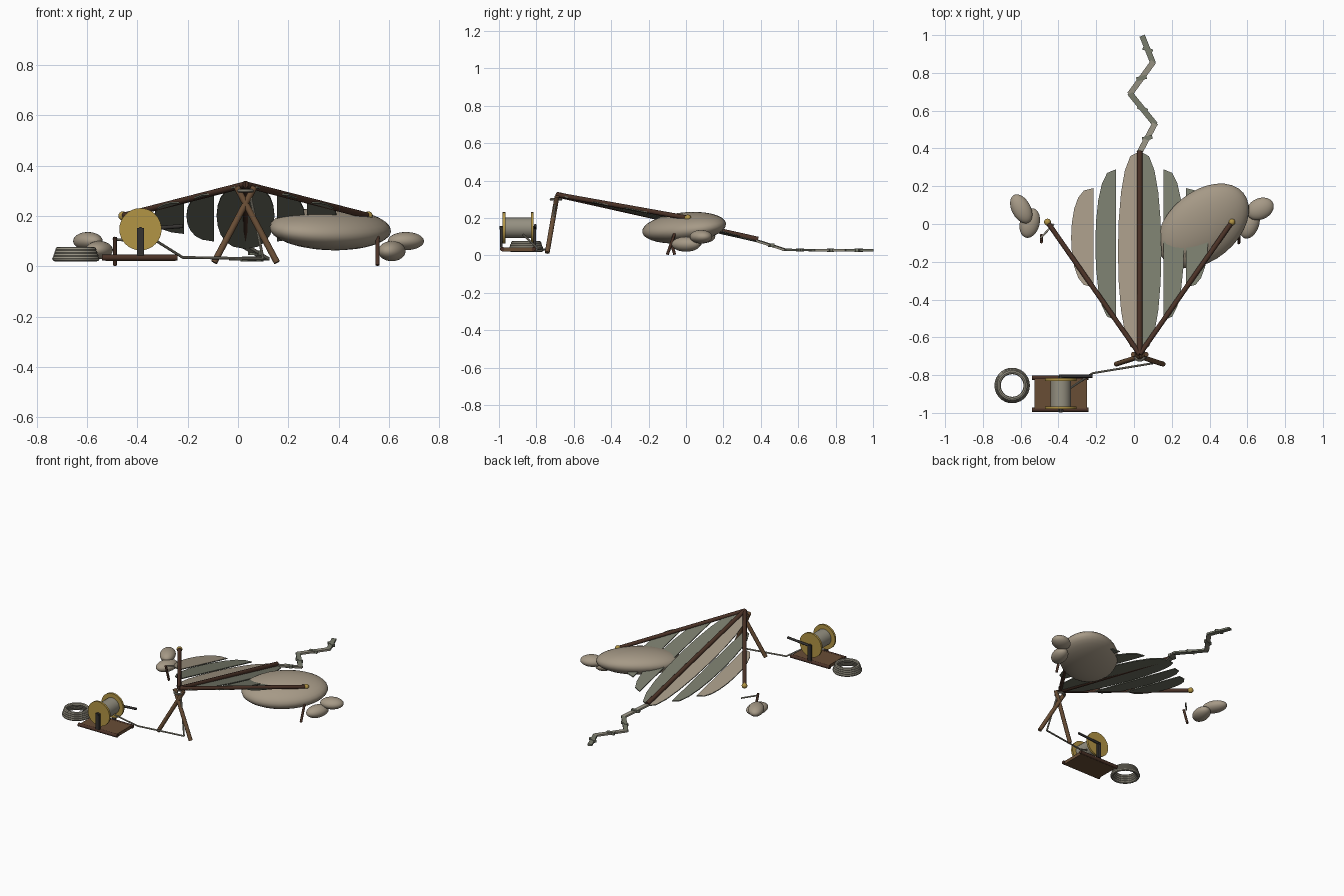
import bpy, bmesh, math
from mathutils import Vector, Matrix

cube = bpy.data.objects.get("Cube")
if cube:
    bpy.data.objects.remove(cube, do_unlink=True)


def material(name, rgb):
    m = bpy.data.materials.new(name)
    m.use_nodes = True
    m.diffuse_color = (*rgb, 1)
    m.node_tree.nodes["Principled BSDF"].inputs["Base Color"].default_value = (*rgb, 1)
    return m


TAN = material("tan canvas", (0.38, 0.32, 0.24))
GREEN = material("grey green canvas", (0.19, 0.20, 0.15))
DARK = material("dark wood", (0.07, 0.032, 0.02))
WOOD = material("brown wood", (0.14, 0.075, 0.036))
GOLD = material("brass", (0.45, 0.30, 0.06))
ROPE = material("rope", (0.30, 0.28, 0.22))
IRON = material("dark iron", (0.035, 0.032, 0.03))


def finish(bm, name, *mats, smooth=True):
    bmesh.ops.recalc_face_normals(bm, faces=bm.faces)
    mesh = bpy.data.meshes.new(name)
    bm.to_mesh(mesh)
    bm.free()
    ob = bpy.data.objects.new(name, mesh)
    bpy.context.collection.objects.link(ob)
    for m in mats:
        mesh.materials.append(m)
    if smooth:
        bpy.ops.object.select_all(action='DESELECT')
        ob.select_set(True)
        bpy.context.view_layer.objects.active = ob
        bpy.ops.object.shade_smooth_by_angle(angle=math.radians(40))
    return ob


def rod(name, a, b, r, mat, sides=12, r2=None):
    a, b = Vector(a), Vector(b)
    d = b - a
    mx = Matrix.Translation((a + b) / 2) @ d.to_track_quat('Z', 'Y').to_matrix().to_4x4()
    bm = bmesh.new()
    bmesh.ops.create_cone(bm, cap_ends=True, segments=sides, radius1=r,
                          radius2=r if r2 is None else r2, depth=d.length, matrix=mx)
    return finish(bm, name, mat)


def blob(name, loc, radii, mat, turn=0, pitch=0, roll=0):
    mx = (Matrix.Translation(loc) @ Matrix.Rotation(math.radians(roll), 4, 'Y')
          @ Matrix.Rotation(math.radians(pitch), 4, 'X')
          @ Matrix.Rotation(math.radians(turn), 4, 'Z') @ Matrix.Diagonal((*radii, 1)))
    bm = bmesh.new()
    bmesh.ops.create_uvsphere(bm, u_segments=32, v_segments=16, radius=1, matrix=mx)
    return finish(bm, name, mat)


def box(name, loc, size, mat, turn=0):
    mx = (Matrix.Translation(loc) @ Matrix.Rotation(turn, 4, 'Z')
          @ Matrix.Diagonal((*size, 1)))
    bm = bmesh.new()
    bmesh.ops.create_cube(bm, size=1, matrix=mx)
    return finish(bm, name, mat, smooth=False)


def ring(name, loc, major, minor, mat):
    bpy.ops.mesh.primitive_torus_add(location=loc, major_radius=major, minor_radius=minor,
                                     major_segments=28, minor_segments=8)
    ob = bpy.context.object
    ob.name = name
    ob.data.materials.append(mat)
    bpy.ops.object.shade_smooth_by_angle()


# Frame: spine, spars with brass tips, crossed front legs
CX = 0.03
apex = Vector((CX, -0.69, 0.325))
rod("spine", apex, (CX, 0.385, 0.085), 0.015, DARK)
for side, label in ((-1, "right"), (1, "left")):
    tip = (CX + side * 0.488, 0.01, 0.2)
    rod(label + "_spar", apex, tip, 0.013, DARK)
    blob(label + "_spar_tip", tip, (0.018,) * 3, GOLD)
    rod(label + "_leg", (CX - side * 0.035, -0.69, 0.315),
        (CX + side * 0.125, -0.742, 0.015), 0.013, WOOD)
ring("apex_lashing", (CX, -0.695, 0.3), 0.027, 0.007, ROPE)


# Sail strips: half-lens panels lying on the slope between spine and spars
def sail_height(x, y):
    return 0.158 - 0.232 * y + 0.06 * abs(x - CX)


def strip(name, side, inner, width, back, front, top):
    mid, half = (back + front) / 2, (back - front) / 2
    bm = bmesh.new()
    verts = []
    steps = 10
    for i in range(steps + 1):
        t = math.pi * i / steps
        x = CX + side * (inner + width * max(math.sin(t), 0) ** 0.72)
        y = mid + half * math.cos(t)
        verts.append(bm.verts.new((x, y, sail_height(x, y))))
    face = bm.faces.new(verts)
    out = bmesh.ops.extrude_face_region(bm, geom=[face])
    bmesh.ops.translate(bm, vec=(0, 0, 0.006),
                        verts=[v for v in out["geom"] if isinstance(v, bmesh.types.BMVert)])
    ob = finish(bm, name, top, GREEN, smooth=False)
    for p in ob.data.polygons:
        p.material_index = 0 if p.normal.z > 0.5 else 1


for side, label in ((-1, "right"), (1, "left")):
    light = TAN if side < 0 else GREEN
    strip(label + "_inner_sail", side, 0.0, 0.115, 0.385, -0.675, light)
    strip(label + "_middle_sail", side, 0.125, 0.11, 0.29, -0.51, GREEN)
    strip(label + "_outer_sail", side, 0.245, 0.118, 0.19, -0.335, light)

# Zigzag tail with bows
tail = [Vector(p) for p in ((CX, 0.38, 0.078), (0.11, 0.53, 0.03), (-0.02, 0.69, 0.028),
                            (0.1, 0.855, 0.028), (0.045, 0.992, 0.028))]
for i, (a, b) in enumerate(zip(tail, tail[1:])):
    d = b - a
    mx = (Matrix.Translation((a + b) / 2) @ d.to_track_quat('Y', 'Z').to_matrix().to_4x4()
          @ Matrix.Diagonal((0.03, d.length + 0.01, 0.012, 1)))
    bm = bmesh.new()
    bmesh.ops.create_cube(bm, size=1, matrix=mx)
    finish(bm, f"tail_segment_{i}", ROPE if i % 2 == 0 else GREEN, smooth=False)
    box(f"tail_bow_{i}", (a + b) / 2, (0.055, 0.022, 0.018), GREEN,
        math.radians(15 if i % 2 == 0 else -25))

# Canvas bundle and sandbags
blob("canvas_bundle", (0.367, -0.01, 0.148), (0.275, 0.185, 0.08), TAN, 40, 8, 5)
blob("left_sandbag_outer", (0.668, 0.08, 0.1), (0.075, 0.056, 0.036), TAN, 25)
blob("left_sandbag_inner", (0.612, 0.0, 0.06), (0.08, 0.05, 0.04), TAN, 70)
blob("right_sandbag_outer", (-0.597, 0.08, 0.1), (0.083, 0.05, 0.036), TAN, 118)
blob("right_sandbag_inner", (-0.552, 0.005, 0.064), (0.08, 0.052, 0.036), TAN, 75)

# Ground stakes
rod("left_stake", (0.555, -0.1, 0.004), (0.555, -0.06, 0.118), 0.008, DARK)
rod("right_stake", (-0.49, -0.06, 0.004), (-0.49, -0.095, 0.115), 0.008, DARK)
rod("right_stake_toggle", (-0.495, -0.075, 0.108), (-0.425, 0.0, 0.1), 0.005, ROPE)

# Winch: base, rails, posts, flanges, drum, crank
WX, WY, WZ = -0.388, -0.898, 0.147
box("winch_base", (WX, WY, 0.032), (0.28, 0.17, 0.022), WOOD)
for s, label in ((-1, "front"), (1, "back")):
    rod(label + "_winch_rail", (WX - 0.152, WY + s * 0.085, 0.034),
        (WX + 0.148, WY + s * 0.085, 0.034), 0.012, DARK)
    box(label + "_winch_post", (WX, WY + s * 0.09, 0.098), (0.028, 0.014, 0.11), IRON)
    rod(label + "_flange", (WX, WY + s * 0.082, WZ), (WX, WY + s * 0.068, WZ), 0.084, GOLD, 32)
rod("winch_drum", (WX, WY - 0.07, WZ), (WX, WY + 0.07, WZ), 0.055, ROPE, 24)
rod("winch_axle", (WX, WY - 0.1, WZ), (WX, WY + 0.1, WZ), 0.009, IRON)
rod("winch_crank", (WX, WY + 0.092, WZ), (-0.22, WY + 0.092, 0.16), 0.008, IRON)

# Line from the drum along the ground up to the apex
line = [(-0.34, -0.87, 0.11), (-0.22, -0.79, 0.035), (0.1, -0.737, 0.03), (0.045, -0.695, 0.3)]
for i, (a, b) in enumerate(zip(line, line[1:])):
    rod(f"tow_line_{i}", a, b, 0.0055, ROPE, 8)

# Spare rope coil
for i in range(4):
    ring(f"rope_coil_{i}", (-0.645, -0.855, 0.03 + 0.012 * i), 0.083 - 0.004 * i, 0.011, ROPE)
